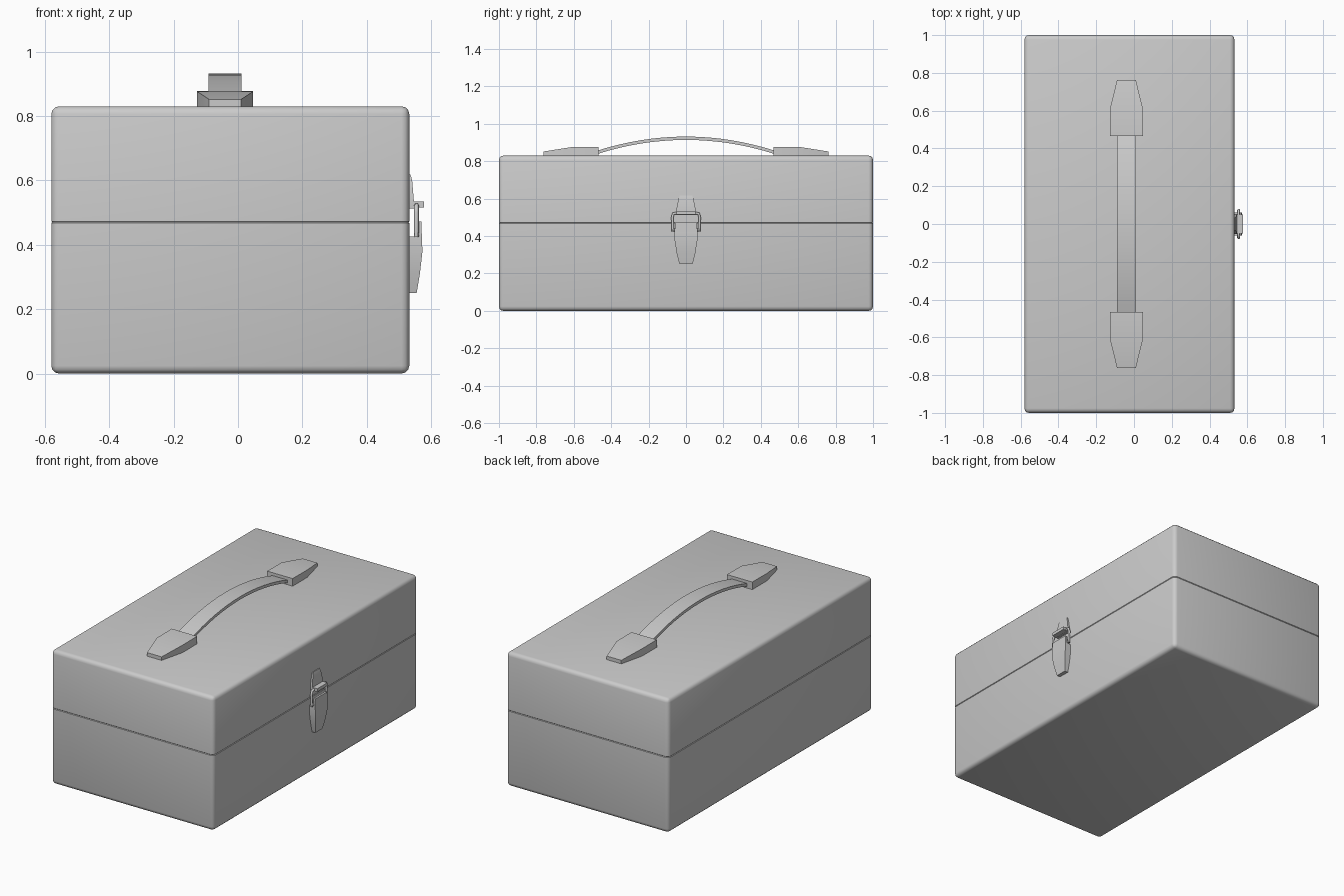
import bpy, bmesh, math
from mathutils import Vector

if "Cube" in bpy.data.objects:
    bpy.data.objects.remove(bpy.data.objects["Cube"])

HX = -0.04          # handle centre line in x
SEAM = 0.47         # height of the lid seam


def finish(name, bm, angle=35):
    bmesh.ops.recalc_face_normals(bm, faces=bm.faces)
    me = bpy.data.meshes.new(name)
    bm.to_mesh(me)
    bm.free()
    me.shade_smooth()
    me.set_sharp_from_angle(angle=math.radians(angle))
    ob = bpy.data.objects.new(name, me)
    bpy.context.collection.objects.link(ob)
    return ob


def loft(name, rings, closed=False):
    """Skin a list of equal-sized point rings, capping open ends."""
    bm = bmesh.new()
    vs = [[bm.verts.new(p) for p in r] for r in rings]
    n = len(rings[0])
    pairs = list(zip(vs, vs[1:])) + ([(vs[-1], vs[0])] if closed else [])
    for a, b in pairs:
        for i in range(n):
            j = (i + 1) % n
            bm.faces.new((a[i], a[j], b[j], b[i]))
    if not closed:
        bm.faces.new(vs[0])
        bm.faces.new(vs[-1])
    return finish(name, bm)


def case_half(name, z0, z1):
    """Box with rounded outer edges and a fine chamfer along the seam."""
    bm = bmesh.new()
    bmesh.ops.create_cube(bm, size=1)
    for v in bm.verts:
        v.co = Vector((v.co.x * 1.112 - 0.024, v.co.y * 2, z0 + (v.co.z + 0.5) * (z1 - z0)))

    def at_seam(e):
        return all(abs(v.co.z - SEAM) < 1e-4 for v in e.verts)
    bmesh.ops.bevel(bm, geom=[e for e in bm.edges if not at_seam(e)], offset=0.024,
                    segments=3, profile=0.5, affect='EDGES')
    rim = [e for e in bm.edges if at_seam(e)]
    bmesh.ops.bevel(bm, geom=rim, offset=0.003, segments=1, affect='EDGES')
    return finish(name, bm)


def y_rect(y, w, z0, z1):
    return [(HX - w, y, z0), (HX + w, y, z0), (HX + w, y, z1), (HX - w, y, z1)]


def z_rect(z, w, x0, x1):
    return [(x0, -w, z), (x0, w, z), (x1, w, z), (x1, -w, z)]


# Case
case_half("case_base", 0.0, SEAM)
case_half("case_lid", SEAM, 0.83)

# Handle end brackets
for s, side in ((-1, "front"), (1, "back")):
    loft("handle_bracket_" + side, [
        y_rect(s * 0.467, 0.087, 0.825, 0.877),
        y_rect(s * 0.61, 0.087, 0.825, 0.876),
        y_rect(s * 0.762, 0.05, 0.825, 0.852)])

# Arched handle strap
strap = []
for i in range(17):
    t = -1 + i / 8
    top = 0.932 - 0.077 * t * t
    strap.append(y_rect(t * 0.48, 0.051, top - 0.018, top))
loft("handle_strap", strap)

# Latch lever on the base
loft("latch_lever", [
    z_rect(0.25, 0.035, 0.53, 0.555),
    z_rect(0.31, 0.05, 0.53, 0.565),
    z_rect(0.38, 0.061, 0.53, 0.573),
    z_rect(0.425, 0.061, 0.53, 0.571)])
loft("latch_lever_lip", [
    z_rect(0.425, 0.061, 0.558, 0.571),
    z_rect(0.472, 0.058, 0.558, 0.57)])

# Latch catch on the lid, with projecting hook
loft("latch_catch", [
    z_rect(0.512, 0.05, 0.53, 0.546),
    z_rect(0.54, 0.052, 0.53, 0.546),
    z_rect(0.6, 0.04, 0.53, 0.541),
    z_rect(0.618, 0.033, 0.53, 0.536)])
loft("latch_hook", [
    z_rect(0.515, 0.05, 0.54, 0.578),
    z_rect(0.534, 0.05, 0.54, 0.578)])

# Wire bail joining lever and catch
path = [(-0.07, 0.425), (-0.073, 0.5), (-0.068, 0.52), (-0.055, 0.522),
        (0.055, 0.522), (0.068, 0.52), (0.073, 0.5), (0.07, 0.425)]
cu = bpy.data.curves.new("latch_bail", 'CURVE')
cu.dimensions = '3D'
cu.bevel_depth = 0.0075
cu.bevel_resolution = 1
cu.use_fill_caps = True
sp = cu.splines.new('POLY')
sp.points.add(len(path) - 1)
for p, (y, z) in zip(sp.points, path):
    p.co = (0.554, y, z, 1)
bpy.context.collection.objects.link(bpy.data.objects.new("latch_bail", cu))

# Pivot pin through lever
loft("latch_pin", [
    [(0.554 + 0.008 * math.cos(a * math.pi / 4), y, 0.433 + 0.008 * math.sin(a * math.pi / 4))
     for a in range(8)] for y in (-0.074, 0.074)])
